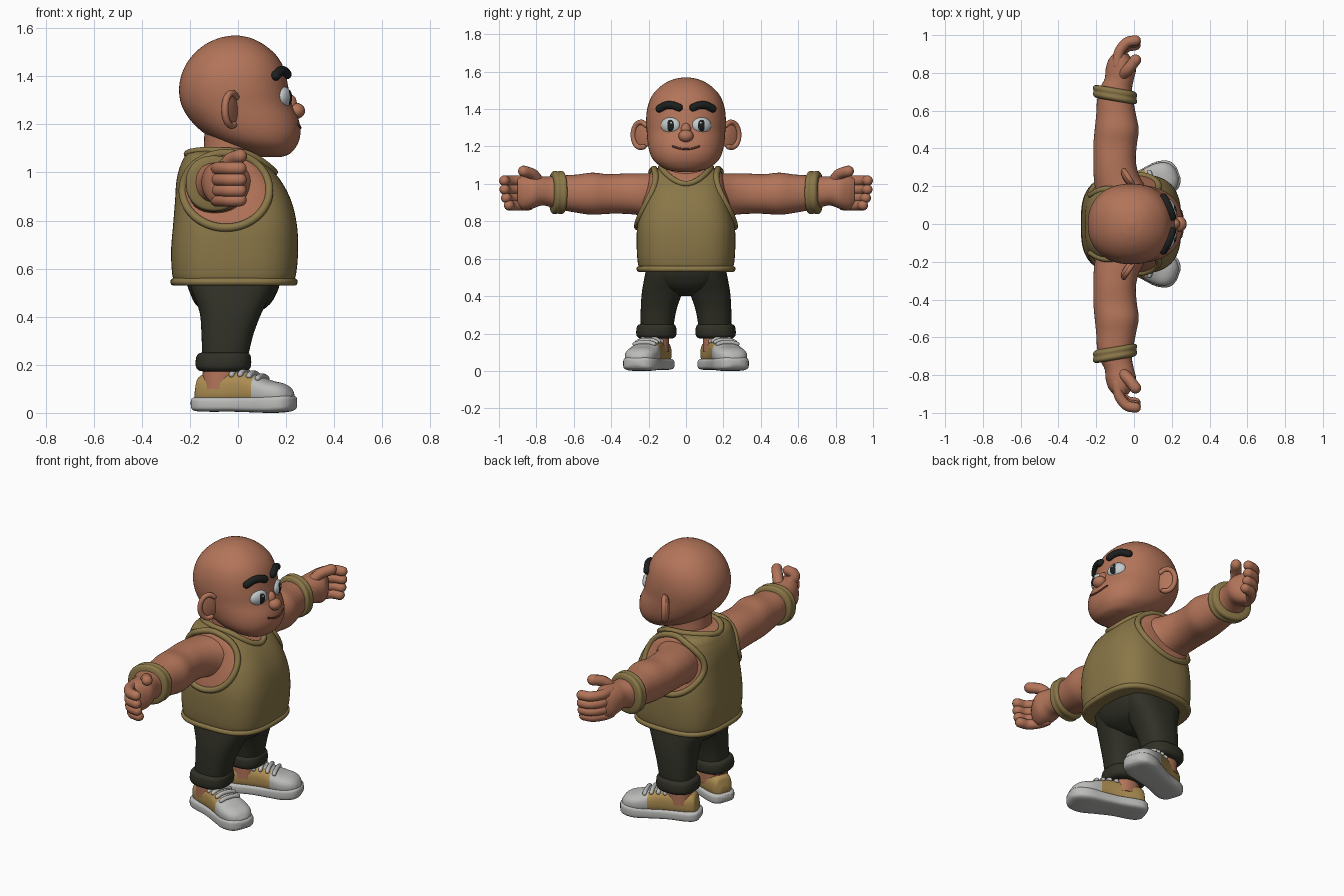
import bpy, bmesh, math
from mathutils import Vector, Matrix

if "Cube" in bpy.data.objects:
    bpy.data.objects.remove(bpy.data.objects["Cube"])


def material(name, rgb):
    m = bpy.data.materials.new(name)
    m.diffuse_color = (*rgb, 1)
    m.use_nodes = True
    m.node_tree.nodes["Principled BSDF"].inputs["Base Color"].default_value = m.diffuse_color
    return m


SKIN = material("skin", (0.45, 0.175, 0.10))
OLIVE = material("olive cloth", (0.255, 0.185, 0.065))
DARK = material("dark trousers", (0.030, 0.030, 0.020))
TAN = material("tan shoe", (0.42, 0.27, 0.085))
GREY = material("pale rubber", (0.50, 0.50, 0.49))
WHITE = material("eye white", (0.55, 0.60, 0.62))
BLACK = material("brow black", (0.012, 0.014, 0.013))
LIP = material("mouth line", (0.14, 0.04, 0.025))


def at(keys, t):
    """Smooth interpolation of key rows (t, a, b, ...)."""
    t = min(max(t, keys[0][0]), keys[-1][0])
    i = max(k for k in range(len(keys) - 1) if keys[k][0] <= t)
    a, b = keys[i], keys[i + 1]
    p, q = keys[max(i - 1, 0)], keys[min(i + 2, len(keys) - 1)]
    h = b[0] - a[0]
    s = (t - a[0]) / h
    out = []
    for j in range(1, len(a)):
        ma = (b[j] - p[j]) / (b[0] - p[0]) * h
        mb = (q[j] - a[j]) / (q[0] - a[0]) * h
        out.append((2*s**3 - 3*s**2 + 1) * a[j] + (s**3 - 2*s*s + s) * ma
                   + (3*s*s - 2*s**3) * b[j] + (s**3 - s*s) * mb)
    return out


def finish(name, bm, mats, mirror=False, matrix=None, rule=None):
    bmesh.ops.recalc_face_normals(bm, faces=bm.faces)
    if rule:
        for f in bm.faces:
            f.material_index = rule(f.calc_center_median())
    if matrix:
        bm.transform(matrix)
    me = bpy.data.meshes.new(name)
    bm.to_mesh(me)
    bm.free()
    ob = bpy.data.objects.new(name, me)
    bpy.context.collection.objects.link(ob)
    for m in mats:
        me.materials.append(m)
    bpy.ops.object.select_all(action='DESELECT')
    ob.select_set(True)
    bpy.context.view_layer.objects.active = ob
    bpy.ops.object.shade_smooth_by_angle(angle=math.radians(50))
    if mirror:
        mod = ob.modifiers.new("mirror", 'MIRROR')
        mod.use_axis = (False, True, False)
        mod.use_mirror_merge = False
    return ob


def skin_rings(bm, rings, closed=False):
    vs = [[bm.verts.new(p) for p in r] for r in rings]
    n = len(vs[0])
    for i in range(len(vs) if closed else len(vs) - 1):
        a, b = vs[i], vs[(i + 1) % len(vs)]
        for k in range(n):
            bm.faces.new((a[k], a[(k + 1) % n], b[(k + 1) % n], b[k]))
    if not closed:
        bm.faces.new(vs[0])
        bm.faces.new(vs[-1])


def loft(name, axis, keys, mats, e=2.2, n=48, sub=4, **kw):
    """Rounded cross-sections (t, lo, hi, lo, hi) stacked along an axis."""
    ts = [a[0] + (b[0] - a[0]) * k / sub for a, b in zip(keys, keys[1:]) for k in range(sub)]
    rings = []
    for t in ts + [keys[-1][0]]:
        a, b, c, d = at(keys, t)
        ring = []
        for k in range(n):
            co, si = math.cos(math.tau * k / n), math.sin(math.tau * k / n)
            p = [(a + b) / 2 + (b - a) / 2 * math.copysign(abs(co) ** (2 / e), co),
                 (c + d) / 2 + (d - c) / 2 * math.copysign(abs(si) ** (2 / e), si)]
            p.insert('xyz'.index(axis), t)
            ring.append(p)
        rings.append(ring)
    bm = bmesh.new()
    skin_rings(bm, rings)
    return finish(name, bm, mats, **kw)


def tube(name, pts, r, mat, closed=False, n=12, **kw):
    """Round tube through points, with domed ends when open."""
    pts = [Vector(p) for p in pts]
    if not closed:
        keys = [(i, *p) for i, p in enumerate(pts)]
        m = (len(pts) - 1) * 5
        pts = [Vector(at(keys, i / 5)) for i in range(m + 1)]
    N = len(pts)
    tan = [(pts[(i + 1) % N] - pts[i - 1]) if closed else
           (pts[min(i + 1, N - 1)] - pts[max(i - 1, 0)]) for i in range(N)]
    path = [(p, t.normalized(), r) for p, t in zip(pts, tan)]
    if not closed:
        dome = [math.radians(d) for d in (25, 50, 75)]
        p0, t0, _ = path[0]
        p1, t1, _ = path[-1]
        path = ([(p0 - t0 * r * math.sin(d), t0, r * math.cos(d)) for d in reversed(dome)] + path
                + [(p1 + t1 * r * math.sin(d), t1, r * math.cos(d)) for d in dome])
    side = path[0][1].orthogonal().normalized()
    rings = []
    for p, t, rad in path:
        side = (side - t * side.dot(t)).normalized()
        up = t.cross(side)
        rings.append([p + rad * (side * math.cos(math.tau * k / n) + up * math.sin(math.tau * k / n))
                      for k in range(n)])
    bm = bmesh.new()
    skin_rings(bm, rings, closed)
    return finish(name, bm, [mat], **kw)


def blob(name, centre, radii, mat, turn=0, **kw):
    bm = bmesh.new()
    bmesh.ops.create_uvsphere(bm, u_segments=28, v_segments=18, radius=1)
    mx = Matrix.Translation(centre) @ Matrix.Rotation(math.radians(turn), 4, 'Z') @ Matrix.Diagonal((*radii, 1))
    return finish(name, bm, [mat], matrix=mx, **kw)


def circle(n):
    return [(math.cos(math.tau * k / n), math.sin(math.tau * k / n)) for k in range(n)]


# Head and neck
HEAD = [(1.064, .10, .18, -.04, .04), (1.075, .045, .212, -.10, .10), (1.10, -.02, .237, -.145, .145),
        (1.13, -.09, .253, -.176, .176), (1.17, -.15, .26, -.195, .195), (1.22, -.20, .252, -.205, .205),
        (1.28, -.235, .225, -.21, .21), (1.35, -.245, .21, -.213, .213), (1.42, -.23, .195, -.203, .203),
        (1.48, -.195, .165, -.176, .176), (1.53, -.14, .11, -.125, .125), (1.56, -.075, .05, -.065, .065),
        (1.57, -.02, .0, -.01, .01)]
loft("head", 'z', HEAD, [SKIN], n=64)
loft("neck", 'z', [(.96, -.17, .11, -.13, .13), (1.06, -.145, .09, -.12, .12), (1.16, -.14, .10, -.12, .12)], [SKIN])


def face_x(y, z, e=2.2):
    a, b, c, d = at(HEAD, z)
    return (a + b) / 2 + (b - a) / 2 * max(0, 1 - abs(y / d) ** e) ** (1 / e)


# Face details
EYE_Y, EYE_Z, YAW = .087, 1.312, 22
ex = face_x(EYE_Y, EYE_Z)
look = Vector((math.cos(math.radians(YAW)), math.sin(math.radians(YAW)), 0))
eye = Vector((ex, EYE_Y, EYE_Z)) - look * .012
blob("eye_white", eye, (.03, .055, .044), WHITE, YAW, mirror=True)
blob("iris", eye + look * .020 + Vector((0, -.006, 0)), (.013, .029, .032), BLACK, YAW, mirror=True)
blob("eye_glint", eye + look * .031 + Vector((0, -.014, .013)), (.004, .007, .007), WHITE, YAW, mirror=True)
tube("eyebrow", [(face_x(y, z) + .006, y, z) for y, z in ((.038, 1.408), (.07, 1.42), (.105, 1.42), (.142, 1.402))],
     .021, BLACK, mirror=True)
blob("nose", (.243, 0, 1.256), (.036, .040, .033), SKIN)
blob("nose_bridge", (.215, 0, 1.285), (.03, .028, .04), SKIN)
tube("mouth", [(face_x(y, 1.19) + .001, y, 1.186 + 3 * y * y) for y in (-.07, -.045, -.02, 0, .02, .045, .07)],
     .005, LIP, n=8)
ear_mx = Matrix.Translation((-.035, .235, 1.262)) @ Matrix.Rotation(math.radians(123.5), 4, 'Z')
blob("ear", (-.035, .235, 1.262), (.058, .018, .076), SKIN, 123.5, mirror=True)
tube("ear_rim", [(.05 * math.cos(math.radians(a)), -.011, .068 * math.sin(math.radians(a)))
                 for a in range(-110, 131, 30)], .014, SKIN, matrix=ear_mx, mirror=True)

# Vest: bare skin inside the neckline and armholes, trims along the borders
VEST = [(.53, -.262, .228, -.245, .245), (.58, -.274, .242, -.258, .258), (.68, -.278, .25, -.264, .264),
        (.78, -.27, .245, -.26, .26), (.88, -.262, .222, -.238, .238), (.97, -.255, .175, -.213, .213),
        (1.04, -.235, .11, -.198, .198), (1.08, -.205, .05, -.17, .17), (1.095, -.15, 0, -.10, .10)]
NECK, HOLE = (-.03, .18, .135), (-.05, .925, .18, .155)


def vest_rule(c):
    bare_neck = c.z > .95 and math.hypot((c.x - NECK[0]) / NECK[1], c.y / NECK[2]) < 1
    bare_arm = abs(c.y) > .1 and math.hypot((c.x - HOLE[0]) / HOLE[2], (c.z - HOLE[1]) / HOLE[3]) < 1
    return 1 if bare_neck or bare_arm else 0


def vest_y(x, z):
    a, b, c, d = at(VEST, z)
    return d * max(0, 1 - abs((x - (a + b) / 2) / ((b - a) / 2)) ** 3) ** (1 / 3)


def vest_top(x, y):
    z = 1.095
    while z > .9 and vest_y(x, z) <= abs(y) + 1e-4:
        z -= .001
    return z


loft("vest", 'z', VEST, [OLIVE, SKIN], e=3, n=128, sub=8, rule=vest_rule)
collar = [(NECK[0] + NECK[1] * c, NECK[2] * s) for c, s in circle(64)]
tube("collar_trim", [(x, y, vest_top(x, y)) for x, y in collar], .016, OLIVE, closed=True)
hole = [(HOLE[0] + HOLE[2] * c, HOLE[1] + HOLE[3] * s) for c, s in circle(64)]
tube("armhole_trim", [(x, vest_y(x, z), z) for x, z in hole], .017, OLIVE, closed=True, mirror=True)
a, b, c, d = at(VEST, .545)
tube("vest_hem", [((a + b) / 2 + (b - a) / 2 * math.copysign(abs(p) ** (2 / 3), p),
                   d * math.copysign(abs(q) ** (2 / 3), q), .545) for p, q in circle(96)], .016, OLIVE, closed=True)

# Arms, wristbands and hands
loft("arm", 'y', [(.12, -.20, .08, .80, 1.05), (.18, -.205, .07, .81, 1.055), (.25, -.213, .03, .832, 1.055),
                  (.33, -.215, .01, .84, 1.055), (.42, -.215, .015, .84, 1.052), (.50, -.208, .025, .835, 1.06),
                  (.58, -.20, .01, .845, 1.05), (.66, -.195, -.005, .86, 1.045), (.72, -.18, -.01, .875, 1.04),
                  (.77, -.155, .0, .885, 1.04), (.82, -.15, .01, .868, 1.045), (.87, -.135, -.01, .862, 1.042),
                  (.90, -.11, -.03, .88, 1.03)], [SKIN], mirror=True)
shear = Matrix(((1, 0, 0, 0), (-.17, 1, 0, -.017), (0, 0, 1, 0), (0, 0, 0, 1)))
loft("wristband", 'y', [(.65, -.195, -.005, .86, 1.045), (.655, -.21, .01, .845, 1.062), (.668, -.217, .016, .838, 1.07),
                        (.685, -.214, .013, .841, 1.067), (.702, -.217, .016, .838, 1.07), (.715, -.21, .01, .845, 1.062),
                        (.72, -.195, -.005, .86, 1.045)], [OLIVE], matrix=shear, mirror=True)
for fname, z, dy in (("index", 1.017, .01), ("middle", .970, .008), ("ring", .925, 0), ("little", .886, -.015)):
    tube(fname + "_finger", [(-.09, .84, z), (-.078, .90 + dy, z), (-.04, .95 + dy, z), (.008, .962 + dy, z)],
         .028, SKIN, mirror=True)
tube("thumb", [(-.06, .79, 1.015), (-.03, .82, 1.052), (.008, .868, 1.068)], .030, SKIN, mirror=True)

# Trousers
loft("hips", 'z', [(.40, -.08, .04, -.04, .04), (.44, -.165, .12, -.14, .14), (.50, -.20, .162, -.205, .205),
                   (.56, -.22, .18, -.22, .22)], [DARK], e=2.5)
loft("trouser_leg", 'z', [(.19, -.15, .03, .07, .235), (.25, -.15, .045, .065, .242), (.33, -.152, .065, .05, .242),
                          (.42, -.16, .10, .02, .236), (.50, -.19, .14, .0, .222), (.56, -.20, .16, .0, .21)],
     [DARK], e=2.5, mirror=True)
loft("trouser_cuff", 'z', [(.172, -.145, .025, .08, .24), (.176, -.162, .04, .065, .253), (.192, -.175, .053, .052, .265),
                           (.23, -.174, .054, .052, .264), (.245, -.165, .048, .06, .256), (.252, -.15, .035, .07, .24)],
     [DARK], e=2.5, mirror=True)
loft("ankle", 'z', [(.10, -.15, .01, .09, .23), (.20, -.145, .005, .09, .23)], [SKIN], mirror=True)

# Shoes, toes turned outward
SHOE = Matrix.Translation((.025, .195, 0)) @ Matrix.Rotation(math.radians(20), 4, 'Z')
sole = [(-.225, .03, .025, .055), (-.212, .058, .01, .064), (-.17, .078, .005, .068), (-.05, .076, .005, .068),
        (.05, .086, .002, .07), (.13, .095, 0, .075), (.19, .08, .005, .075), (.215, .054, .015, .07), (.225, .025, .03, .06)]
loft("shoe_sole", 'x', [(u, -w, w, lo, hi) for u, w, lo, hi in sole], [GREY], e=4, matrix=SHOE, mirror=True)
upper = [(-.208, .03, .05, .10), (-.193, .054, .03, .15), (-.14, .067, .03, .166), (-.06, .068, .03, .172),
         (0, .073, .03, .172), (.06, .082, .03, .155), (.12, .088, .03, .134), (.17, .078, .03, .122),
         (.2, .056, .03, .104), (.216, .025, .04, .08)]
loft("shoe_upper", 'x', [(u, -w, w, lo, hi) for u, w, lo, hi in upper], [TAN, GREY], e=2.6, sub=6, matrix=SHOE,
     mirror=True, rule=lambda c: int(c.x > .055 or (c.x > -.04 and abs(c.y) < .036 and c.z > .1)))
for i, u in enumerate((-.035, .003, .042, .08)):
    w, lo, hi = at(upper, u)
    tube(f"shoelace_{i + 1}", [(u, y, (lo + hi) / 2 + (hi - lo) / 2 * (1 - abs(y / w) ** 2.6) ** (1 / 2.6) + .004)
                               for y in (-.055, -.03, 0, .03, .055)], .012, GREY, n=10, matrix=SHOE, mirror=True)
